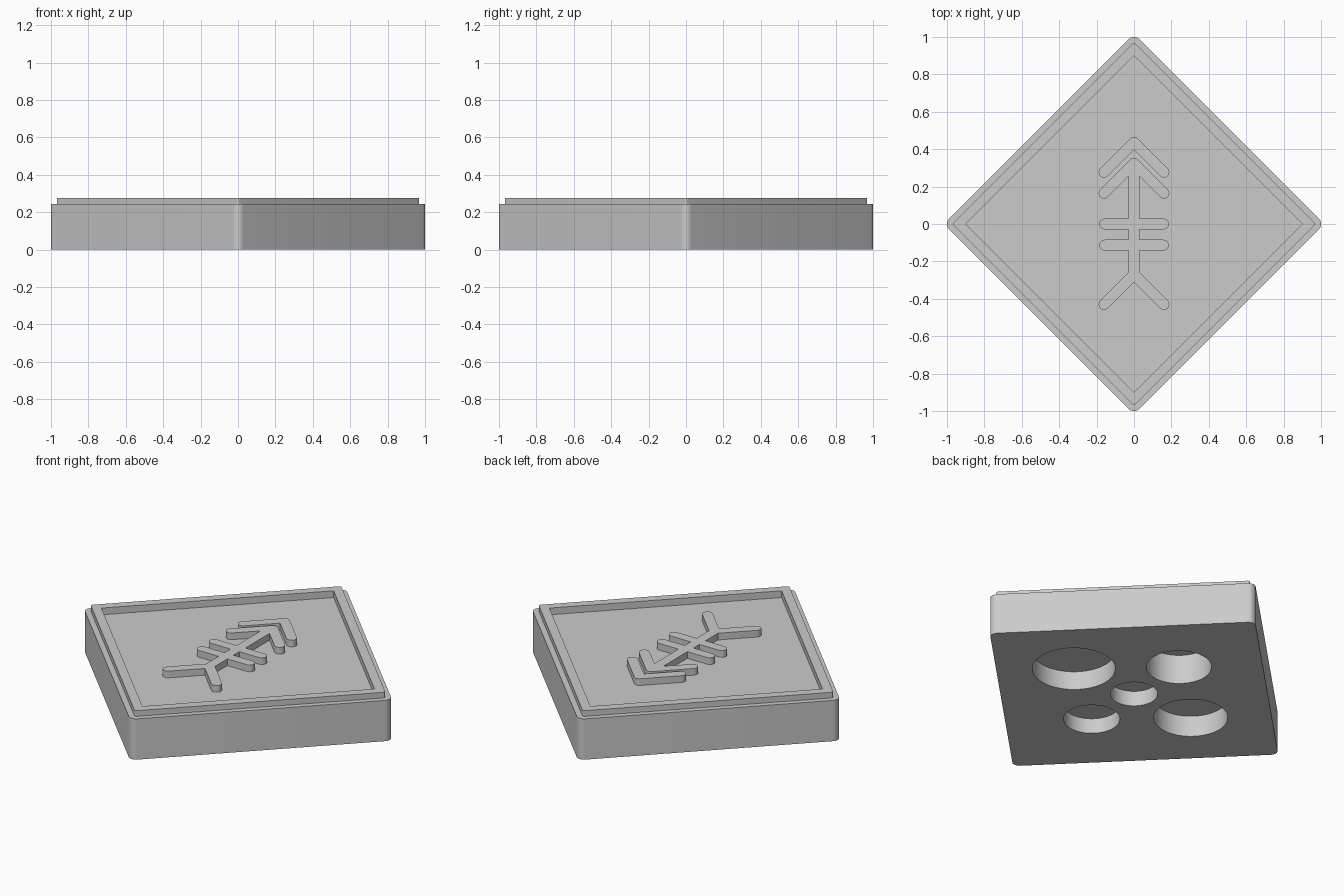
import bpy, bmesh, math
from mathutils import Vector

cube = bpy.data.objects.get("Cube")
if cube:
    bpy.data.objects.remove(cube)

LEDGE_Z, TOP_Z, FLOOR_Z = 0.243, 0.277, 0.237
STROKE_R = 0.029

gray = bpy.data.materials.new("plain gray")
gray.use_nodes = True
color = (0.6, 0.6, 0.6, 1)
gray.diffuse_color = color
gray.node_tree.nodes["Principled BSDF"].inputs["Base Color"].default_value = color


def arc(center, radius, start, end, steps):
    """Points along a circular arc, angles in degrees."""
    return [(center[0] + radius * math.cos(math.radians(start + (end - start) * i / steps)),
             center[1] + radius * math.sin(math.radians(start + (end - start) * i / steps)))
            for i in range(steps + 1)]


def prism(name, outline, low, high):
    """Closed upright prism over a flat outline."""
    bm = bmesh.new()
    face = bm.faces.new([bm.verts.new((x, y, low)) for x, y in outline])
    top = bmesh.ops.extrude_face_region(bm, geom=[face])["geom"]
    bmesh.ops.translate(bm, vec=(0, 0, high - low),
                        verts=[v for v in top if isinstance(v, bmesh.types.BMVert)])
    bmesh.ops.recalc_face_normals(bm, faces=bm.faces)
    mesh = bpy.data.meshes.new(name)
    bm.to_mesh(mesh)
    bm.free()
    mesh.materials.append(gray)
    obj = bpy.data.objects.new(name, mesh)
    bpy.context.collection.objects.link(obj)
    return obj


def diamond(reach, radius):
    """Diamond outline with rounded tips at the given reach."""
    points = []
    for turn in range(0, 360, 90):
        c = reach - radius
        center = (c * math.cos(math.radians(turn)), c * math.sin(math.radians(turn)))
        points += arc(center, radius, turn - 45, turn + 45, 8)
    return points


def stroke(a, b):
    """Round-ended bar outline from a to b."""
    d = Vector(b) - Vector(a)
    angle = math.degrees(math.atan2(d.y, d.x))
    return (arc(b, STROKE_R, angle - 90, angle + 90, 12)
            + arc(a, STROKE_R, angle + 90, angle + 270, 12))


def combine(target, other, operation):
    mod = target.modifiers.new(operation.lower(), "BOOLEAN")
    mod.operation = operation
    mod.solver = "EXACT"
    mod.object = other
    bpy.context.view_layer.objects.active = target
    bpy.ops.object.modifier_apply(modifier=mod.name)
    bpy.data.objects.remove(other)


# Block with a stepped rim and a recessed field
block = prism("diamond_block", diamond(1.0, 0.04), 0, LEDGE_Z)
combine(block, prism("rim_step", diamond(0.967, 0.012), 0.2, TOP_Z), "UNION")
field = [(0.9, 0), (0, 0.9), (-0.9, 0), (0, -0.9)]
combine(block, prism("field_cutter", field, FLOOR_Z, 0.4), "DIFFERENCE")

# Round pockets underneath: x, y, radius, depth
pockets = [(0, 0, 0.128, 0.09), (0, -0.355, 0.152, 0.09), (0, 0.378, 0.176, 0.175),
           (-0.4, 0, 0.2, 0.125), (0.424, 0, 0.224, 0.11)]
for x, y, radius, depth in pockets:
    cutter = prism("pocket_cutter", arc((x, y), radius, 0, 354, 59), -0.1, depth)
    combine(block, cutter, "DIFFERENCE")

# Raised arrow: stem, two bars, two chevrons and forked tail
segments = [((0, -0.27), (0, 0.325))]
segments += [((-0.157, y), (0.157, y)) for y in (0, -0.113)]
for apex, end in ((0.437, 0.277), (0.325, 0.165), (-0.27, -0.43)):
    segments += [((0, apex), (side * 0.16, end)) for side in (-1, 1)]
arrow = None
for a, b in segments:
    bar = prism("raised_arrow", stroke(a, b), FLOOR_Z - 0.01, TOP_Z)
    if arrow:
        combine(arrow, bar, "UNION")
    else:
        arrow = bar
combine(block, arrow, "UNION")

# Smooth the round walls, keep edges sharp
bpy.ops.object.select_all(action="DESELECT")
block.select_set(True)
bpy.context.view_layer.objects.active = block
bpy.ops.object.shade_smooth_by_angle(angle=math.radians(30))
